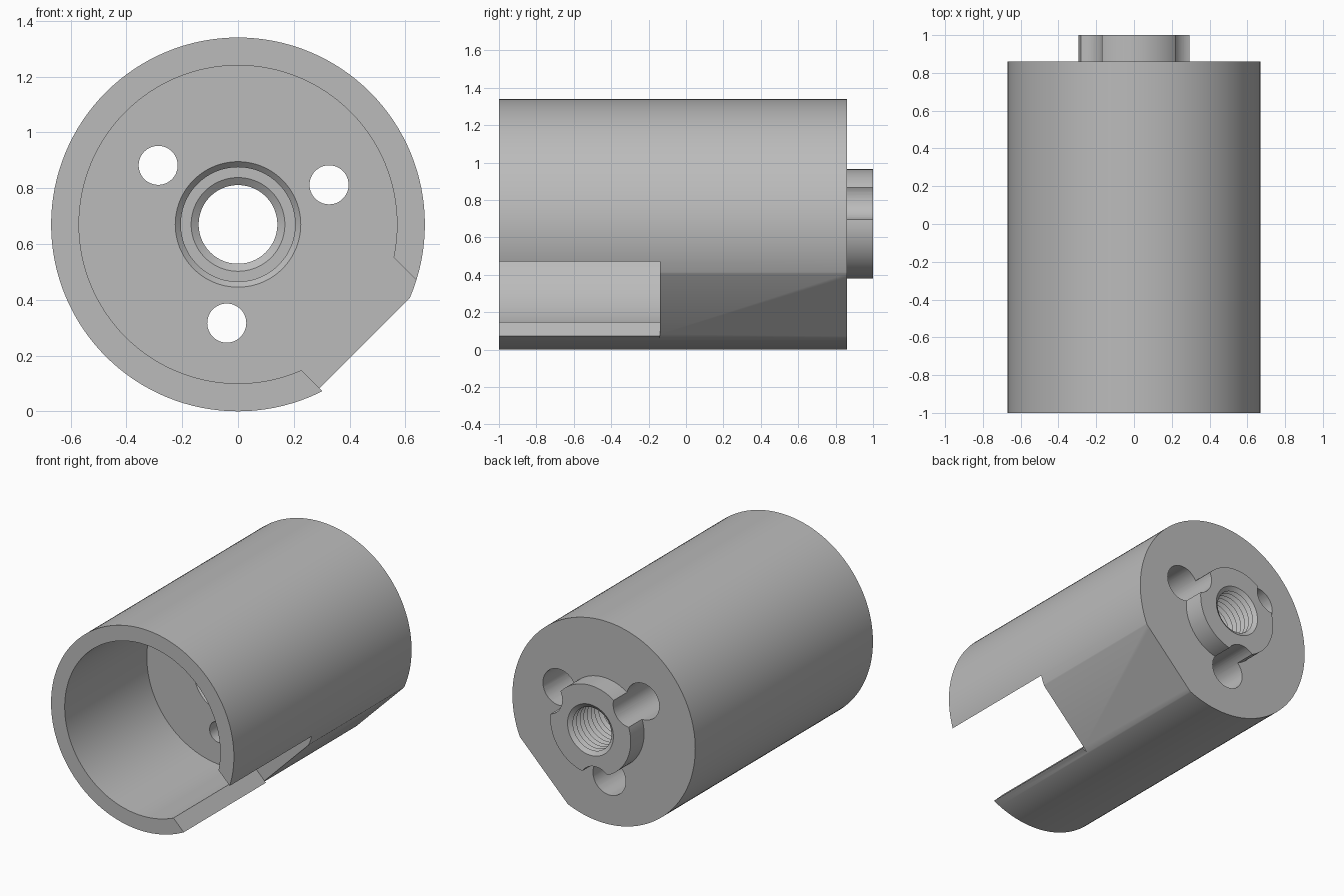
import bpy, bmesh, math
from mathutils import Matrix, Vector

if "Cube" in bpy.data.objects:
    bpy.data.objects.remove(bpy.data.objects["Cube"])

R, BACK, FLOOR = 0.67, 0.86, -0.14
CENTRE = Vector((0, 0, R))

grey = bpy.data.materials.new("plain grey")
grey.use_nodes = True
colour = (0.5, 0.5, 0.5, 1)
grey.diffuse_color = colour
grey.node_tree.nodes["Principled BSDF"].inputs["Base Color"].default_value = colour


def make_object(name, bm):
    bmesh.ops.recalc_face_normals(bm, faces=bm.faces)
    mesh = bpy.data.meshes.new(name)
    bm.to_mesh(mesh)
    bm.free()
    mesh.materials.append(grey)
    obj = bpy.data.objects.new(name, mesh)
    bpy.context.collection.objects.link(obj)
    return obj


def lathe(name, profile, steps=128):
    """Revolve a closed (radius, y) outline about the main axis."""
    bm = bmesh.new()
    verts = [bm.verts.new((r, y, R)) for r, y in profile]
    edges = [bm.edges.new((v, verts[i - 1])) for i, v in enumerate(verts)]
    bmesh.ops.spin(bm, geom=verts + edges, cent=CENTRE, axis=(0, 1, 0),
                   angle=math.tau, steps=steps)
    bmesh.ops.remove_doubles(bm, verts=bm.verts, dist=0.0001)
    return make_object(name, bm)


def rod(name, x, z, radius, y0, y1):
    bm = bmesh.new()
    place = Matrix.Translation((x, (y0 + y1) / 2, z)) @ Matrix.Rotation(math.pi / 2, 4, 'X')
    bmesh.ops.create_cone(bm, cap_ends=True, segments=48, radius1=radius,
                          radius2=radius, depth=y1 - y0, matrix=place)
    return make_object(name, bm)


def tilted_box(name, n, y, t):
    """Box turned 45 degrees: n points down and to +x, t runs across."""
    bm = bmesh.new()
    mid = [(a + b) / 2 for a, b in (n, y, t)]
    size = [b - a for a, b in (n, y, t)]
    place = (Matrix.Translation(CENTRE) @ Matrix.Rotation(math.pi / 4, 4, 'Y')
             @ Matrix.Translation(mid) @ Matrix.Diagonal((*size, 1)))
    bmesh.ops.create_cube(bm, size=1, matrix=place)
    return make_object(name, bm)


def cut(target, cutter):
    cutter.hide_render = True
    bpy.context.view_layer.objects.active = target
    mod = target.modifiers.new("cut", 'BOOLEAN')
    mod.operation, mod.solver, mod.object = 'DIFFERENCE', 'EXACT', cutter
    bpy.ops.object.modifier_apply(modifier=mod.name)
    bpy.data.objects.remove(cutter)


# Threaded bore: ridges between the inner recess and the end of the boss
recess_end, ridges = FLOOR + 0.3, 22
pitch = (1 - recess_end) / ridges
thread = []
for i in range(ridges):
    y = 1 - i * pitch
    thread += [(0.168, y), (0.141, y - pitch / 2)]
thread.append((0.168, recess_end))

# Housing: cup, chamfered recess, thick end and boss in one outline
outline = [(0.57, -1), (R, -1), (R, BACK), (0.295, BACK), (0.295, 1)]
outline += thread
outline += [(0.205, recess_end), (0.205, FLOOR + 0.02), (0.225, FLOOR), (0.57, FLOOR)]
housing = lathe("housing", outline)

# Flat on the thick end and open slot in the cup wall
cut(housing, tilted_box("flat_cutter", (0.622, 1), (FLOOR, 1.2), (-0.5, 0.5)))
cut(housing, tilted_box("slot_cutter", (0.3, 1), (-1.2, FLOOR), (-0.209, 0.311)))

# Three screw holes with wide head pockets that notch the boss
for k in range(3):
    a = math.radians(23.5 + 120 * k)
    x, z = 0.356 * math.cos(a), R + 0.356 * math.sin(a)
    cut(housing, rod("screw_hole_cutter", x, z, 0.07, -0.4, 1.2))
    cut(housing, rod("head_pocket_cutter", x, z, 0.12, 0.15, 1.2))

bpy.ops.object.select_all(action='DESELECT')
housing.select_set(True)
bpy.context.view_layer.objects.active = housing
bpy.ops.object.shade_smooth_by_angle(angle=math.radians(25))
